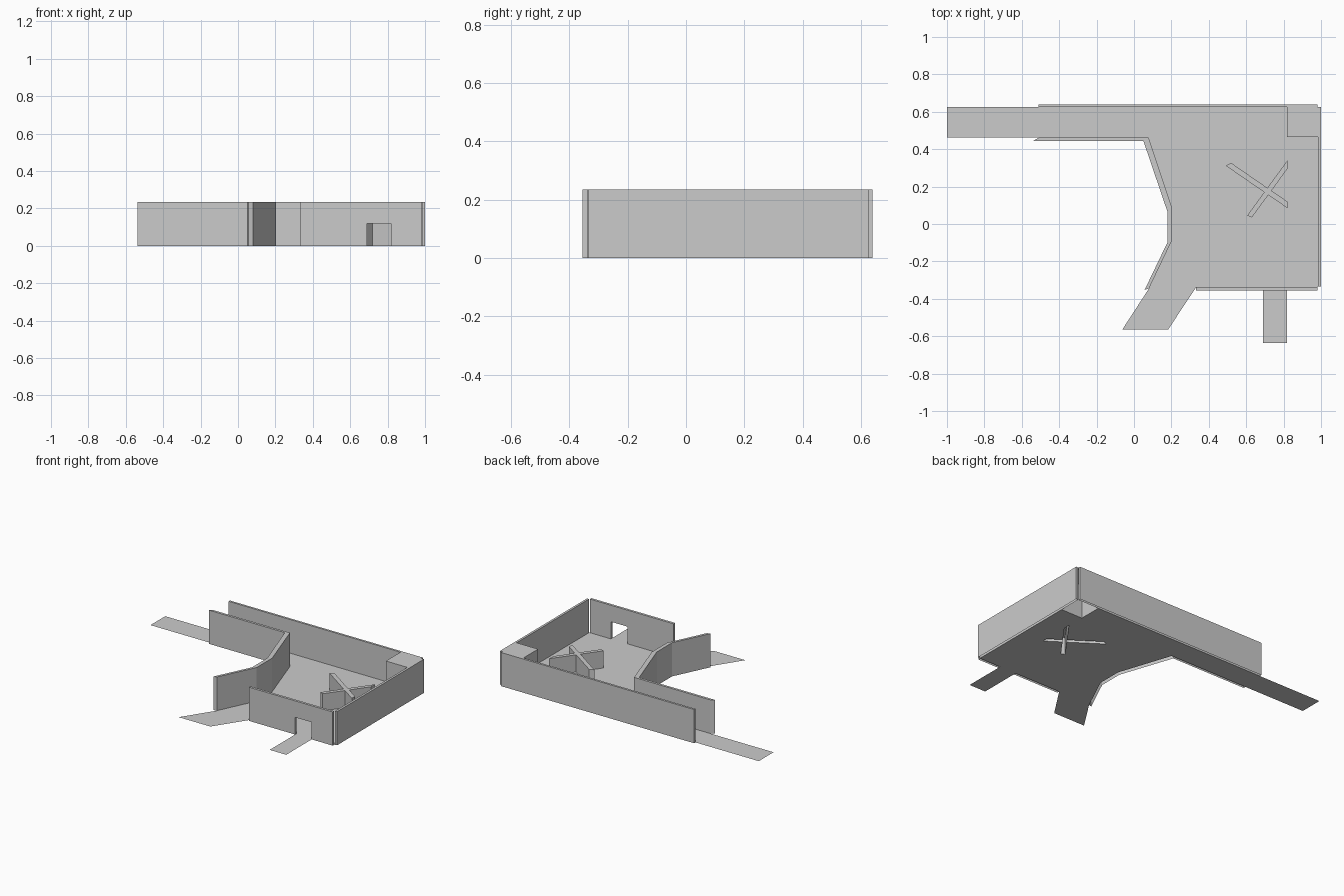
import bpy, bmesh
from mathutils import Vector

if "Cube" in bpy.data.objects:
    bpy.data.objects.remove(bpy.data.objects["Cube"])

H = 0.235      # wall height
LOW = 0.12     # height of doorway and cross


def finish(name, bm):
    mesh = bpy.data.meshes.new(name)
    bm.to_mesh(mesh)
    bm.free()
    ob = bpy.data.objects.new(name, mesh)
    bpy.context.collection.objects.link(ob)
    return ob


def shell(name, outline, offset, skip=()):
    """Extruded outline, open underneath; skip drops numbered side faces."""
    bm = bmesh.new()
    n = len(outline)
    a = [bm.verts.new(p) for p in outline]
    b = [bm.verts.new(Vector(p) + Vector(offset)) for p in outline]
    bm.faces.new(a[::-1])
    bm.faces.new(b)
    sides = [bm.faces.new((a[i], a[(i + 1) % n], b[(i + 1) % n], b[i])) for i in range(n)]
    bmesh.ops.recalc_face_normals(bm, faces=bm.faces[:])
    drop = [f for f in bm.faces if all(v.co.z < 1e-6 for v in f.verts)]
    drop += [sides[i] for i in skip]
    bmesh.ops.delete(bm, geom=drop, context='FACES')
    return finish(name, bm)


def flat(points):
    return [(x, y, 0) for x, y in points]


def rect(x0, y0, x1, y1):
    return [(x0, y0), (x1, y0), (x1, y1), (x0, y1)]


# Bent inner edge shared by the floor and the left wall
bend = [(-0.51, 0.462), (0.078, 0.462), (0.204, 0.085), (0.204, -0.085), (0.08, -0.345)]

# Cross footprint
cross = [(0.49, 0.312), (0.696, 0.17), (0.605, 0.045), (0.63, 0.035),
         (0.718, 0.155), (0.82, 0.085), (0.82, 0.12), (0.735, 0.178),
         (0.82, 0.295), (0.82, 0.34), (0.713, 0.193), (0.52, 0.326)]

# Floor sheet with its exits, notched corner and cross-shaped opening
outer = [(-1, 0.625), (-1, 0.462)] + bend + [
    (-0.063, -0.565), (0.182, -0.565), (0.332, -0.338),
    (0.69, -0.338), (0.69, -0.636), (0.818, -0.636), (0.818, -0.338),
    (0.984, -0.338), (0.984, 0.464), (0.818, 0.464), (0.818, 0.625)]
bm = bmesh.new()
for loop in (outer, cross):
    vs = [bm.verts.new((x, y, 0)) for x, y in loop]
    for i, v in enumerate(vs):
        bm.edges.new((v, vs[(i + 1) % len(vs)]))
bmesh.ops.triangle_fill(bm, use_beauty=True, use_dissolve=False,
                        edges=bm.edges[:], normal=(0, 0, 1))
for f in bm.faces:
    if f.normal.z < 0:
        f.normal_flip()
finish("floor", bm)

# Hollow raised pieces
shell("cross_barrier", flat(cross), (0, 0, LOW))
shell("corner_block", flat(rect(0.818, 0.464, 0.984, 0.625)), (0, 0, H), skip=(1, 2))

# Straight walls
shell("back_wall", flat(rect(-0.51, 0.625, 0.98, 0.64)), (0, 0, H))
shell("right_wall", flat(rect(0.984, -0.335, 1.0, 0.625)), (0, 0, H))

# Bent left wall
outer_bend = [(0.057, -0.352), (0.178, -0.1), (0.178, 0.068), (0.05, 0.445), (-0.537, 0.445)]
shell("left_wall", flat(bend + outer_bend), (0, 0, H))

# Front wall with doorway
door = [(0.332, 0), (0.332, H), (0.98, H), (0.98, 0),
        (0.818, 0), (0.818, LOW), (0.69, LOW), (0.69, 0)]
shell("front_wall", [(x, -0.338, z) for x, z in door], (0, -0.017, 0))
